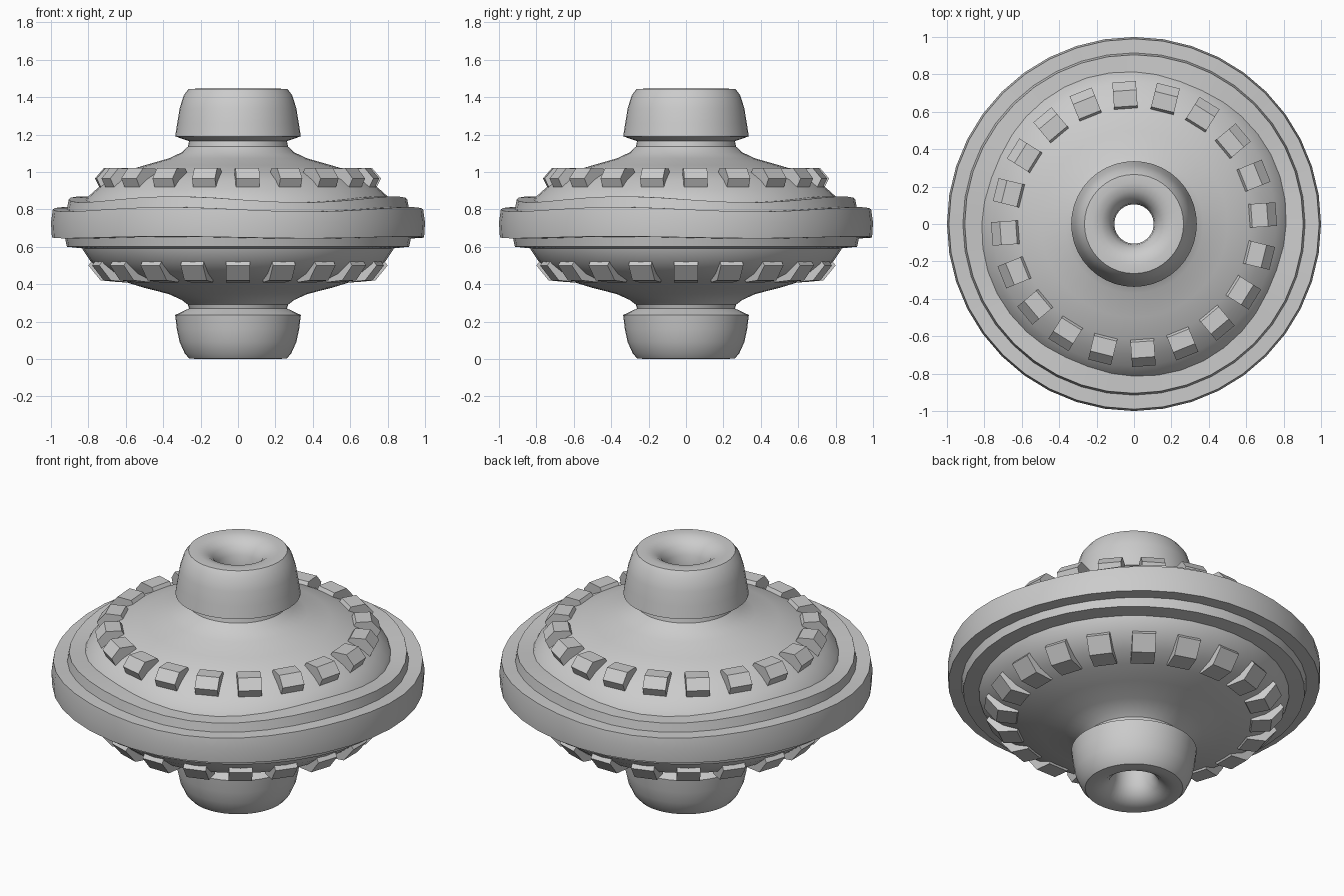
import bpy, bmesh
from math import sin, cos, pi, radians

if "Cube" in bpy.data.objects:
    bpy.data.objects.remove(bpy.data.objects["Cube"])

SEG = 40


def finish(name, bm, angle=35):
    bmesh.ops.recalc_face_normals(bm, faces=bm.faces)
    me = bpy.data.meshes.new(name)
    bm.to_mesh(me)
    bm.free()
    ob = bpy.data.objects.new(name, me)
    bpy.context.collection.objects.link(ob)
    bpy.ops.object.select_all(action='DESELECT')
    ob.select_set(True)
    bpy.context.view_layer.objects.active = ob
    bpy.ops.object.shade_smooth_by_angle(angle=radians(angle))
    return ob


def lathe(name, profile, closed=True):
    # profile points: (radius, z, optional height of the four-fold wave)
    bm = bmesh.new()
    rings = []
    for p in profile:
        amp = p[2] if len(p) > 2 else 0
        ring = []
        for i in range(SEG):
            a = 2 * pi * i / SEG
            ring.append(bm.verts.new((p[0] * cos(a), p[0] * sin(a), p[1] - amp * sin(4 * a))))
        rings.append(ring)
    for k in range(len(rings) if closed else len(rings) - 1):
        r0, r1 = rings[k], rings[(k + 1) % len(rings)]
        for i in range(SEG):
            j = (i + 1) % SEG
            bm.faces.new((r0[i], r0[j], r1[j], r1[i]))
    return finish(name, bm)


def teeth(name, profile, start, count=20, half=0.063):
    # small blocks: side profile given thickness, repeated round the axis
    bm = bmesh.new()
    for k in range(count):
        a = radians(start) + 2 * pi * k / count
        c, s = cos(a), sin(a)
        sides = [[bm.verts.new((r * c - t * s, r * s + t * c, z)) for r, z in profile]
                 for t in (-half, half)]
        bm.faces.new(sides[0])
        bm.faces.new(sides[1][::-1])
        n = len(profile)
        for i in range(n):
            j = (i + 1) % n
            bm.faces.new((sides[0][i], sides[1][i], sides[1][j], sides[0][j]))
    return finish(name, bm, 20)


# Hub: upper cap, neck, lower cap and the bore through the middle
lathe("hub", [
    (.105, 1.30), (.112, 1.36), (.135, 1.405), (.175, 1.435), (.22, 1.445), (.265, 1.443),
    (.29, 1.41), (.312, 1.34), (.325, 1.26), (.336, 1.19), (.262, 1.165),
    (.25, 1.10), (.25, .35), (.262, .27), (.336, .235), (.327, .16), (.312, .09),
    (.285, .03), (.262, .003), (.22, 0), (.175, .01), (.135, .04), (.112, .085), (.105, .15)])

# Flared body, from the upper neck to the lower neck
lathe("body", [
    (.262, 1.165), (.268, 1.135), (.30, 1.105), (.37, 1.072), (.50, 1.035), (.62, .999),
    (.70, .955), (.76, .905), (.81, .86), (.84, .80), (.85, .725), (.845, .65),
    (.83, .585), (.78, .51), (.71, .455), (.62, .417), (.50, .38), (.37, .347),
    (.30, .315), (.268, .29), (.262, .27)], closed=False)

# Stepped rim with gently wavy upper edges
lathe("rim", [
    (.80, .853, .016), (.905, .853, .016), (.915, .80, .012), (.99, .80, .012),
    (1.0, .73), (.995, .65, .005), (.925, .648, .005), (.915, .60), (.82, .59)])

# Rows of blocks above and below the rim
teeth("upper_teeth", [(.60, .97), (.63, 1.018), (.715, 1.02), (.762, .965), (.735, .91)], 4)
teeth("lower_teeth", [(.60, .46), (.63, .41), (.735, .42), (.80, .50), (.77, .54)], 0)
